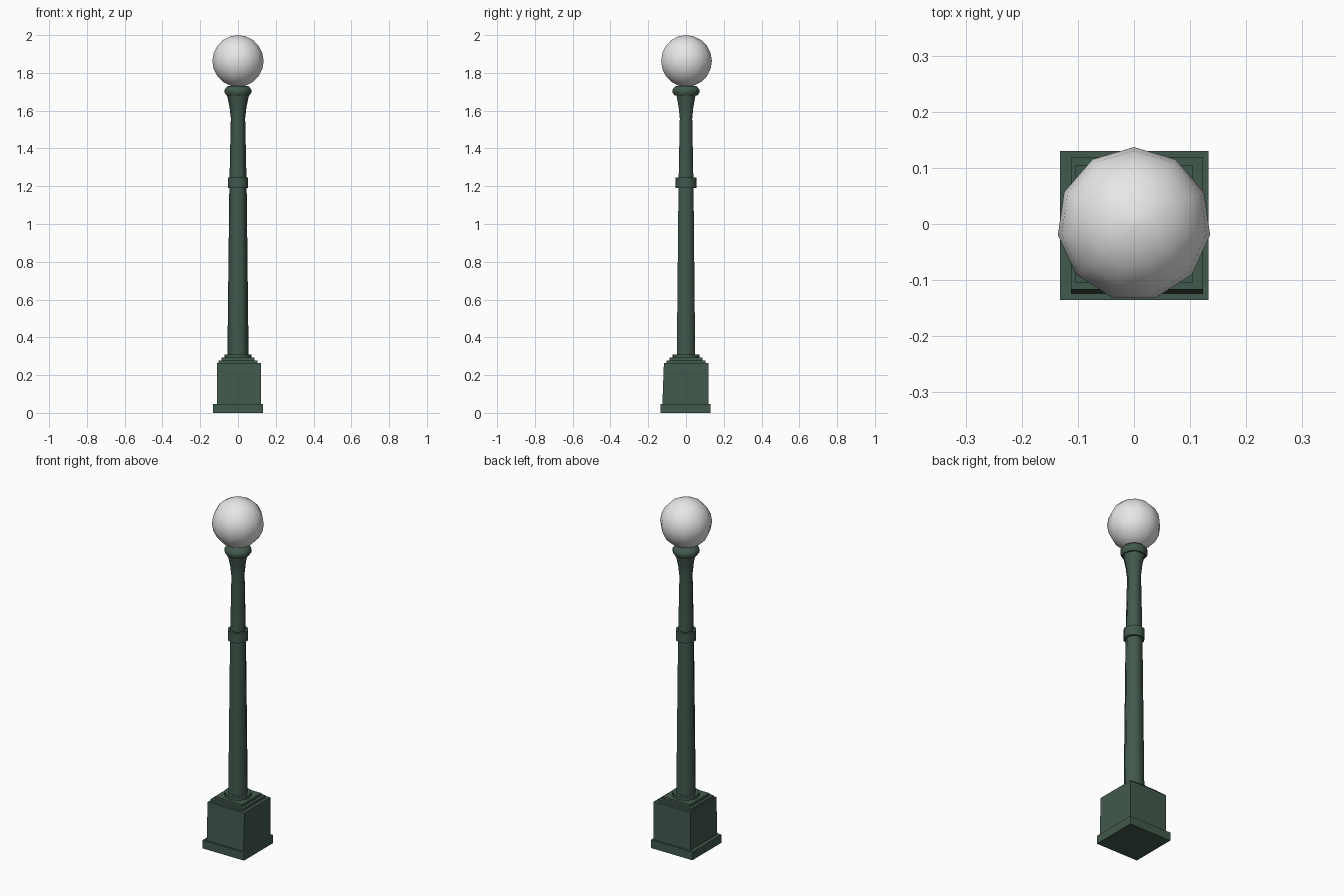
import bpy
import math

cube = bpy.data.objects.get("Cube")
if cube:
    bpy.data.objects.remove(cube, do_unlink=True)


def material(name, colour):
    mat = bpy.data.materials.new(name)
    mat.use_nodes = True
    mat.diffuse_color = colour
    mat.node_tree.nodes["Principled BSDF"].inputs["Base Color"].default_value = colour
    return mat


green = material("dark_green_iron", (0.055, 0.10, 0.074, 1))
white = material("frosted_white_glass", (0.8, 0.8, 0.8, 1))


def add_mesh(name, verts, faces, mat, smooth=None):
    mesh = bpy.data.meshes.new(name)
    mesh.from_pydata(verts, [], faces)
    mesh.materials.append(mat)
    obj = bpy.data.objects.new(name, mesh)
    bpy.context.collection.objects.link(obj)
    if smooth:
        bpy.ops.object.select_all(action="DESELECT")
        obj.select_set(True)
        bpy.context.view_layer.objects.active = obj
        bpy.ops.object.shade_smooth_by_angle(angle=math.radians(smooth))
    return obj


def stack(name, rings, mat, smooth=None):
    """Skin closed rings, listed bottom to top, and cap both ends."""
    n = len(rings[0])
    verts = [v for ring in rings for v in ring]
    faces = [(k * n + i, k * n + (i + 1) % n, (k + 1) * n + (i + 1) % n, (k + 1) * n + i)
             for k in range(len(rings) - 1) for i in range(n)]
    faces += [tuple(reversed(range(n))), tuple(range(len(verts) - n, len(verts)))]
    return add_mesh(name, verts, faces, mat, smooth)


def square(x0, x1, y0, y1, z):
    return [(x0, y0, z), (x1, y0, z), (x1, y1, z), (x0, y1, z)]


def turned(name, profile, sides, start=0, mat=green, smooth=62):
    rings = [[(r * math.cos(start + math.tau * i / sides),
               r * math.sin(start + math.tau * i / sides), z) for i in range(sides)]
             for r, z in profile]
    return stack(name, rings, mat, smooth)


# Square base: plinth, slightly tapered pedestal and stepped top
stack("plinth", [square(-0.132, 0.133, -0.135, 0.13, z) for z in (0, 0.047)], green)
stack("pedestal", [square(-0.112, 0.123, -0.125, 0.119, 0.047),
                   square(-0.112, 0.123, -0.117, 0.119, 0.265)], green)
for name, half, low, high in (("lower_step", 0.104, 0.265, 0.278),
                              ("upper_step", 0.088, 0.278, 0.292)):
    stack(name, [square(-half, half, -half, half, z) for z in (low, high)], green)

# Tapered post with flared neck, sitting on a collar
turned("foot_collar", [(0.071, 0.29), (0.071, 0.31)], 12, smooth=40)
turned("post", [(0.056, 0.31), (0.046, 1.19), (0.038, 1.56), (0.045, 1.62), (0.06, 1.69)], 6)
turned("middle_band", [(0.055, 1.19), (0.055, 1.247)], 10, math.pi / 2, smooth=40)
turned("neck_cap", [(0.061, 1.68), (0.071, 1.695), (0.071, 1.712), (0.055, 1.73)],
       12, smooth=50)

# Glass globe
radius, steps = 0.137, 10
globe = [(max(radius * math.sin(math.pi * k / steps), 0.001),
          2 - radius - radius * math.cos(math.pi * k / steps)) for k in range(steps + 1)]
turned("globe", globe, 11, math.pi / 2, white, 80)
